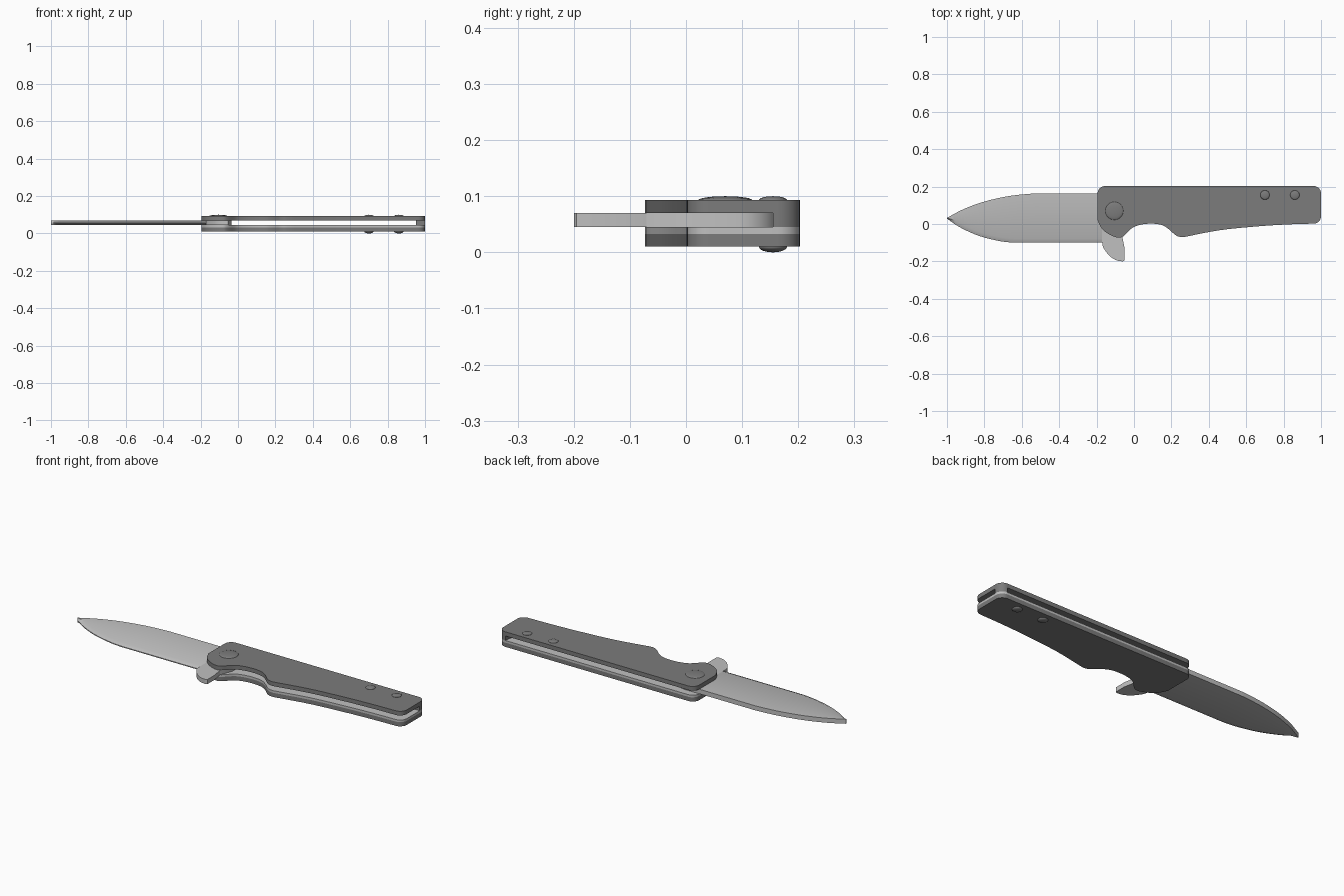
import bpy, bmesh, math
from mathutils import Vector

cube = bpy.data.objects.get("Cube")
if cube:
    bpy.data.objects.remove(cube, do_unlink=True)


def material(name, value):
    mat = bpy.data.materials.new(name)
    mat.use_nodes = True
    colour = (value, value, value, 1)
    mat.diffuse_color = colour
    mat.node_tree.nodes["Principled BSDF"].inputs["Base Color"].default_value = colour
    return mat


steel = material("light steel", 0.53)
dark = material("dark grey", 0.2)


def finish(name, bm, mat, angle=30):
    bmesh.ops.recalc_face_normals(bm, faces=bm.faces)
    mesh = bpy.data.meshes.new(name)
    bm.to_mesh(mesh)
    bm.free()
    mesh.materials.append(mat)
    obj = bpy.data.objects.new(name, mesh)
    bpy.context.collection.objects.link(obj)
    bpy.ops.object.select_all(action="DESELECT")
    obj.select_set(True)
    bpy.context.view_layer.objects.active = obj
    bpy.ops.object.shade_smooth_by_angle(angle=math.radians(angle))
    return obj


def spline(points, steps=5):
    """Smooth curve through the points."""
    p = [Vector(q) for q in points]
    p = [2 * p[0] - p[1]] + p + [2 * p[-1] - p[-2]]
    out = []
    for a, b, c, d in zip(p, p[1:], p[2:], p[3:]):
        for i in range(steps):
            t = i / steps
            out.append(0.5 * (2 * b + (c - a) * t + (2 * a - 5 * b + 4 * c - d) * t ** 2
                              + (3 * b - a - 3 * c + d) * t ** 3))
    return out + [p[-2]]


def arc(cx, cy, r, start, end, n=8):
    angles = [math.radians(start + (end - start) * i / n) for i in range(n + 1)]
    return [Vector((cx + r * math.cos(a), cy + r * math.sin(a))) for a in angles]


def plate(name, outline, z0, z1, mat):
    bm = bmesh.new()
    face = bm.faces.new([bm.verts.new((p[0], p[1], z0)) for p in outline])
    top = bmesh.ops.extrude_face_region(bm, geom=[face])["geom"]
    verts = [v for v in top if isinstance(v, bmesh.types.BMVert)]
    bmesh.ops.translate(bm, verts=verts, vec=(0, 0, z1 - z0))
    return finish(name, bm, mat)


def dome(name, x, y, z, r, height):
    """Shallow cap rising from z (height may be negative)."""
    bm = bmesh.new()
    bmesh.ops.create_uvsphere(bm, u_segments=24, v_segments=12, radius=1)
    for v in bm.verts:
        v.co = (x + v.co.x * r, y + v.co.y * r, z + v.co.z * height)
    return finish(name, bm, dark, 60)


# Handle: two scales, a liner inside the lower one, and a rear spacer
notch = spline([(-0.195, 0.02), (-0.17, -0.027), (-0.13, -0.057), (-0.085, -0.073),
                (-0.055, -0.064), (-0.008, -0.02), (0.04, -0.003), (0.094, 0.002),
                (0.147, -0.005), (0.185, -0.027), (0.22, -0.058), (0.245, -0.069), (0.265, -0.07)])
belly = spline([(0.265, -0.07), (0.46, -0.033), (0.67, -0.012), (0.83, -0.002), (0.955, 0.002)])
outline = (notch + belly[1:] + arc(0.96, 0.042, 0.04, -90, 0)[1:]
           + arc(0.96, 0.163, 0.04, 0, 90) + arc(-0.155, 0.163, 0.04, 90, 180))
plate("lower_scale", outline, 0.01, 0.033, dark)
plate("liner", outline, 0.033, 0.045, steel)
plate("upper_scale", outline, 0.07, 0.093, dark)
plate("rear_spacer", arc(0.96, 0.163, 0.04, 0, 90) + [(0.953, 0.155), (1, 0.155)],
      0.045, 0.07, dark)

# Pivot and rivets
dome("pivot", -0.105, 0.07, 0.093, 0.048, 0.007)
for i, x in enumerate((0.7, 0.86), 1):
    dome(f"upper_rivet_{i}", x, 0.155, 0.093, 0.025, 0.007)
    dome(f"lower_rivet_{i}", x, 0.155, 0.01, 0.025, -0.01)

# Blade: loft of sections with a bevel down to the cutting edge
spine = spline([(-1, 0.033), (-0.91, 0.08), (-0.8, 0.12), (-0.67, 0.149),
                (-0.55, 0.162), (-0.48, 0.163), (-0.17, 0.163)], 8)
edge = spline([(-1, 0.029), (-0.93, -0.018), (-0.83, -0.063), (-0.72, -0.091),
               (-0.64, -0.1), (-0.58, -0.1), (-0.17, -0.1)], 8)


def height_at(curve, x):
    for a, b in zip(curve, curve[1:]):
        if x <= b.x:
            return a.y + (b.y - a.y) * (x - a.x) / (b.x - a.x)
    return curve[-1].y


bm = bmesh.new()
rings = []
count = 40
for i in range(count + 1):
    x = -1 + 0.83 * (i / count) ** 1.3
    s, e = height_at(spine, x), height_at(edge, x)
    b = e + min(0.022, 0.4 * (s - e))
    section = [(s, 0.07), (b, 0.07), (e, 0.06), (e, 0.055), (b, 0.045), (s, 0.045)]
    rings.append([bm.verts.new((x, y, z)) for y, z in section])
for a, b in zip(rings, rings[1:]):
    for j in range(len(a)):
        k = (j + 1) % len(a)
        bm.faces.new((a[j], a[k], b[k], b[j]))
bm.faces.new(rings[0])
bm.faces.new(rings[-1])
finish("blade", bm, steel)

# Tang with the flipper tab
tab = spline([(-0.17, -0.1), (-0.163, -0.128), (-0.13, -0.171), (-0.094, -0.194), (-0.06, -0.2)])
tang = (tab + [Vector((-0.05, -0.195)), Vector((-0.05, -0.13)), Vector((-0.062, -0.07)),
               Vector((-0.035, 0.0))] + arc(-0.105, 0.093, 0.07, 0, 90) + [Vector((-0.17, 0.163))])
plate("tang", tang, 0.045, 0.07, steel)
